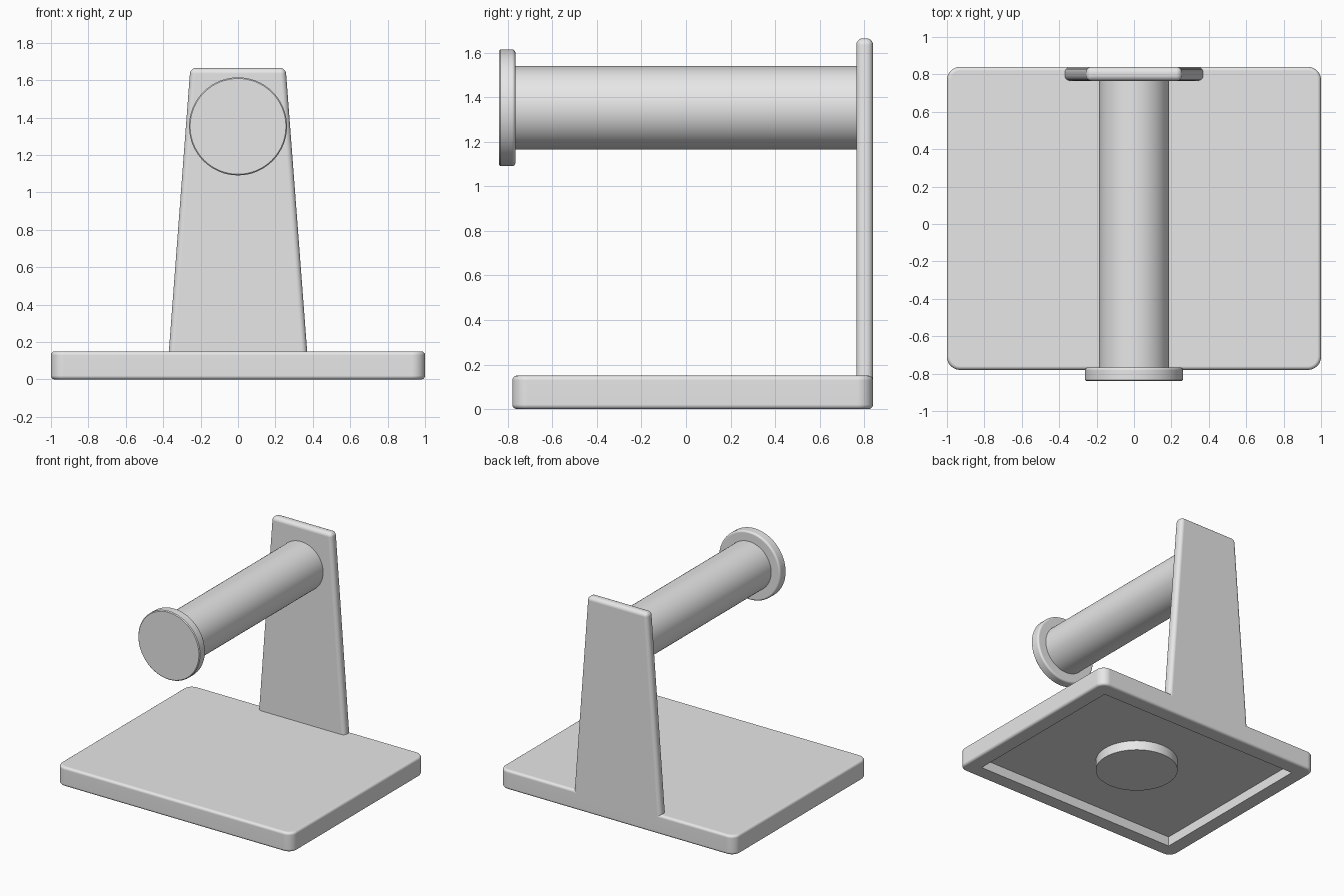
import bpy, bmesh, math

if "Cube" in bpy.data.objects:
    bpy.data.objects.remove(bpy.data.objects["Cube"])

grey = bpy.data.materials.new("light grey")
grey.diffuse_color = (0.8, 0.8, 0.8, 1)
grey.use_nodes = True
grey.node_tree.nodes["Principled BSDF"].inputs["Base Color"].default_value = grey.diffuse_color

BACK = 0.84      # rear face shared by base and upright
ROD_Z = 1.353    # height of the rod axis


def finish(name, bm, smooth=True):
    bmesh.ops.recalc_face_normals(bm, faces=bm.faces[:])
    mesh = bpy.data.meshes.new(name)
    bm.to_mesh(mesh)
    bm.free()
    ob = bpy.data.objects.new(name, mesh)
    bpy.context.collection.objects.link(ob)
    mesh.materials.append(grey)
    if smooth:
        shade(ob)
    return ob


def shade(ob):
    bpy.ops.object.select_all(action='DESELECT')
    ob.select_set(True)
    bpy.context.view_layer.objects.active = ob
    bpy.ops.object.shade_smooth_by_angle(angle=math.radians(35))
    ob.modifiers.new("weighted normals", 'WEIGHTED_NORMAL').keep_sharp = True


def block(x, y0, y1, z0, z1, x_top=None):
    """Box with half width x at the bottom and x_top at the top."""
    bm = bmesh.new()
    bmesh.ops.create_cube(bm, size=1)
    for v in bm.verts:
        half = x if v.co.z < 0 or x_top is None else x_top
        v.co = (math.copysign(half, v.co.x),
                y0 if v.co.y < 0 else y1, z0 if v.co.z < 0 else z1)
    return bm


def bevel(bm, edges, radius, segments):
    bmesh.ops.bevel(bm, geom=edges, offset=radius, segments=segments,
                    profile=0.5, affect='EDGES', clamp_overlap=True)


def lathe(name, profile, axis_y=True, centre=(0, 0, 0), steps=64):
    """Revolve (radius, position) points around the y or z axis."""
    bm = bmesh.new()
    rings = []
    for r, p in profile:
        ring = []
        for i in range(steps):
            a = 2 * math.pi * i / steps
            c, s = r * math.cos(a), r * math.sin(a)
            co = (c, p, s) if axis_y else (c, s, p)
            ring.append(bm.verts.new([u + w for u, w in zip(co, centre)]))
        rings.append(ring)
    for a, b in zip(rings, rings[1:]):
        for i in range(steps):
            j = (i + 1) % steps
            bm.faces.new((a[i], a[j], b[j], b[i]))
    bm.faces.new(rings[0])
    bm.faces.new(rings[-1])
    return finish(name, bm)


# base plate: rounded corners, softened rims
bm = block(1, -0.78, BACK, 0, 0.15)
bevel(bm, [e for e in bm.edges
           if abs(e.verts[0].co.z - e.verts[1].co.z) > 0.1], 0.07, 8)
bevel(bm, [e for e in bm.edges
           if abs(e.verts[0].co.z - e.verts[1].co.z) < 0.01], 0.02, 4)
base = finish("base_plate", bm, smooth=False)

# shallow rectangular recess under the base
cutter = finish("recess_cutter",
                block(0.88, -0.66, BACK - 0.12, -0.1, 0.075), smooth=False)
cut = base.modifiers.new("recess", 'BOOLEAN')
cut.operation = 'DIFFERENCE'
cut.solver = 'EXACT'
cut.object = cutter
bpy.context.view_layer.objects.active = base
bpy.ops.object.modifier_apply(modifier=cut.name)
bpy.data.objects.remove(cutter)
shade(base)

# round boss inside the recess, level with the rim
lathe("underside_boss", [(0.295, 0), (0.295, 0.08)], axis_y=False,
      centre=(0, 0.03, 0))

# tapered upright, rounded everywhere but at its foot
bm = block(0.375, 0.765, BACK, 0.08, 1.665, x_top=0.255)
bevel(bm, [e for e in bm.edges
           if max(v.co.z for v in e.verts) > 1], 0.03, 5)
finish("upright", bm)

# rod
lathe("rod", [(0.187, -0.775), (0.187, 0.775)], centre=(0, 0, ROD_Z))

# end disc with a softened inner rim
R, F, B = 0.262, -0.84, -0.766
profile = [(R - 0.006, F), (R, F + 0.006)]
for k in range(5):
    a = math.pi / 2 * k / 4
    profile.append((R - 0.015 + 0.015 * math.cos(a),
                    B - 0.015 + 0.015 * math.sin(a)))
lathe("end_disc", profile, centre=(0, 0, ROD_Z))
